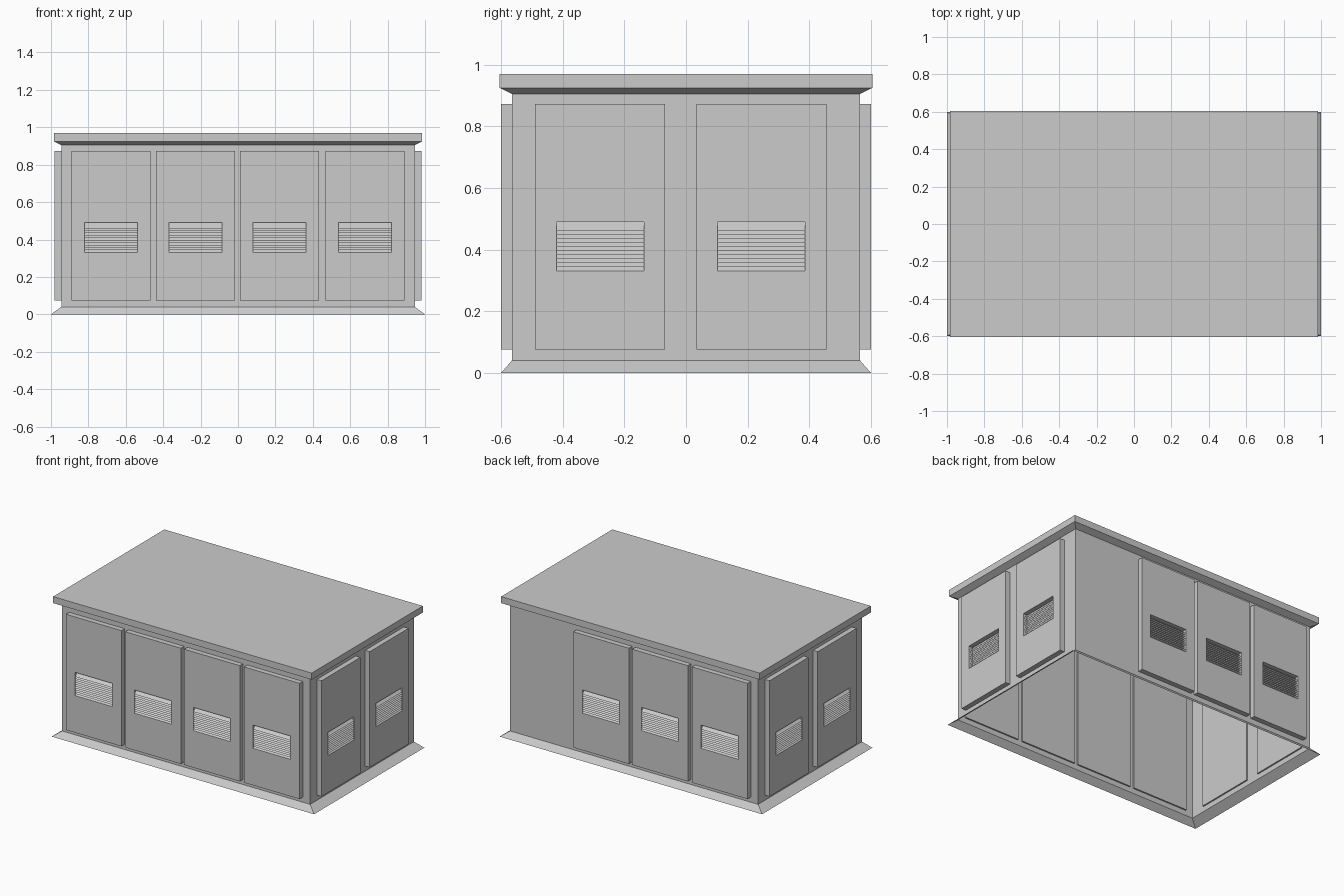
import bpy, bmesh
from math import pi
from mathutils import Matrix

if "Cube" in bpy.data.objects:
    bpy.data.objects.remove(bpy.data.objects["Cube"])


def link(name, mesh, matrix=Matrix()):
    ob = bpy.data.objects.new(name, mesh)
    ob.matrix_world = matrix
    bpy.context.collection.objects.link(ob)
    return ob


def finish(bm, name):
    mesh = bpy.data.meshes.new(name)
    bm.to_mesh(mesh)
    bm.free()
    return mesh


def bridge(bm, a, b):
    n = len(a)
    for i in range(n):
        bm.faces.new((a[i], a[(i + 1) % n], b[(i + 1) % n], b[i]))


def ring(bm, x, y, z):
    return [bm.verts.new((sx * x, sy * y, z))
            for sx, sy in ((-1, -1), (1, -1), (1, 1), (-1, 1))]


def shell(name, levels, cap=False):
    """Rectangular shell through (half x, half y, z) levels."""
    bm = bmesh.new()
    rings = [ring(bm, *lv) for lv in levels]
    for a, b in zip(rings, rings[1:]):
        bridge(bm, a, b)
    if cap:
        bm.faces.new(rings[-1])
    return link(name, finish(bm, name))


# Flared base skirt, open-bottomed walls and overhanging roof
HX, HY = 0.945, 0.565
shell("base_skirt", [(1.0, 0.6, 0), (HX, HY, 0.04)])
shell("walls", [(HX, HY, 0.04), (HX, HY, 0.905)])
shell("roof", [(HX, HY, 0.905), (0.985, 0.605, 0.925), (0.985, 0.605, 0.97)], cap=True)


def door_mesh():
    """Door panel facing -y with a recessed louvre; y = 0 is the wall plane."""
    bm = bmesh.new()

    def rect(w, z0, z1, y):
        return [bm.verts.new(p) for p in
                ((-w, y, z0), (w, y, z0), (w, y, z1), (-w, y, z1))]

    w, z0, z1, front = 0.2115, 0.075, 0.872, -0.035
    vw, v0, v1 = 0.142, 0.33, 0.49
    back = rect(w, z0, z1, 0.01)
    face = rect(w, z0, z1, front)
    hole = rect(vw, v0, v1, front)
    floor = rect(vw, v0, v1, -0.003)
    bm.faces.new(back)
    for a, b in ((back, face), (face, hole), (hole, floor)):
        bridge(bm, a, b)
    bm.faces.new(floor)
    bmesh.ops.recalc_face_normals(bm, faces=bm.faces)
    # Overlapping sloped slats
    for i in range(11):
        z = v1 - 0.013 * i
        bm.faces.new([bm.verts.new(p) for p in (
            (-vw, front, z - 0.03), (vw, front, z - 0.03),
            (vw, -0.004, z), (-vw, -0.004, z))])
    return finish(bm, "louvred_door")


# Doors: the layout repeats rotated half a turn, the back lacks its last door
door = door_mesh()
for turn, long_name, side_name in ((0, "front", "right"), (pi, "back", "left")):
    rot = Matrix.Rotation(turn, 4, 'Z')
    xs = [0.678, 0.222, -0.227, -0.679]
    if turn:
        xs.pop()
    for i, x in enumerate(xs):
        link(f"{long_name}_door_{i + 1}", door, rot @ Matrix.Translation((x, -HY, 0)))
    for i, y in enumerate((-0.279, 0.245)):
        link(f"{side_name}_door_{i + 1}", door,
             rot @ Matrix.Translation((HX, y, 0)) @ Matrix.Rotation(pi / 2, 4, 'Z'))
